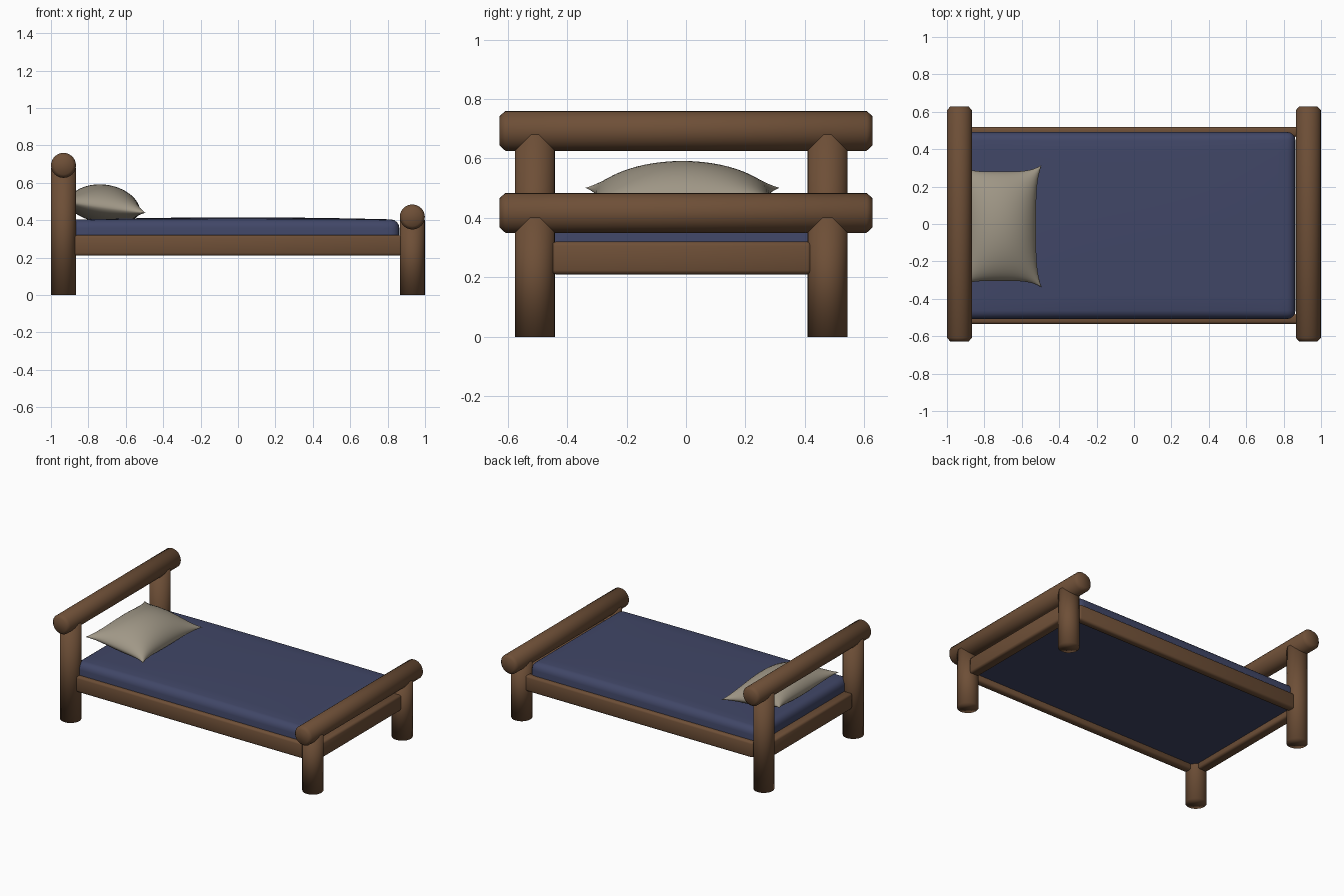
import bpy, bmesh, math
from mathutils import Matrix, Vector

if "Cube" in bpy.data.objects:
    bpy.data.objects.remove(bpy.data.objects["Cube"])


def material(name, rgb):
    m = bpy.data.materials.new(name)
    m.diffuse_color = (*rgb, 1)
    m.use_nodes = True
    m.node_tree.nodes["Principled BSDF"].inputs["Base Color"].default_value = m.diffuse_color
    return m


WOOD = material("brown wood", (0.155, 0.078, 0.038))
BLUE = material("navy blanket", (0.052, 0.062, 0.135))
CLOTH = material("beige cloth", (0.35, 0.31, 0.24))


def finish(bm, name, mat, angle=None):
    bmesh.ops.recalc_face_normals(bm, faces=bm.faces)
    me = bpy.data.meshes.new(name)
    bm.to_mesh(me)
    bm.free()
    me.materials.append(mat)
    ob = bpy.data.objects.new(name, me)
    bpy.context.collection.objects.link(ob)
    bpy.ops.object.select_all(action='DESELECT')
    ob.select_set(True)
    bpy.context.view_layer.objects.active = ob
    if angle:
        bpy.ops.object.shade_smooth_by_angle(angle=math.radians(angle))
    else:
        bpy.ops.object.shade_smooth()
    return ob


def log(name, x, z, r=0.067):
    # horizontal round beam along y with chamfered ends
    bm = bmesh.new()
    rings = []
    for y, rad in ((-0.628, r - 0.018), (-0.608, r), (0.608, r), (0.628, r - 0.018)):
        rings.append([bm.verts.new((x + rad * math.cos(a), y, z + rad * math.sin(a)))
                      for a in (math.tau * i / 24 for i in range(24))])
    for a, b in zip(rings, rings[1:]):
        for i in range(24):
            bm.faces.new((a[i], a[(i + 1) % 24], b[(i + 1) % 24], b[i]))
    bm.faces.new(rings[0])
    bm.faces.new(rings[-1])
    finish(bm, name, WOOD, 50)


def leg(name, x, y, top):
    bm = bmesh.new()
    bmesh.ops.create_cone(bm, cap_ends=True, segments=24, radius1=0.067, radius2=0.067,
                          depth=top, matrix=Matrix.Translation((x, y, top / 2)))
    finish(bm, name, WOOD)


def box(name, lo, hi, bevel, mat, segs=2):
    lo, hi = Vector(lo), Vector(hi)
    bm = bmesh.new()
    bmesh.ops.create_cube(bm, size=1, matrix=Matrix.Translation((lo + hi) / 2)
                          @ Matrix.Diagonal((*(hi - lo), 1)))
    bmesh.ops.bevel(bm, geom=bm.edges[:], offset=bevel, segments=segs,
                    profile=0.5, affect='EDGES')
    return finish(bm, name, mat, 50)


# head and foot ends: beam, two legs, end rail
for end, x, beam_z, top in (("head", -0.933, 0.693, 0.68), ("foot", 0.932, 0.417, 0.402)):
    log(end + "_beam", x, beam_z)
    leg(end + "_front_leg", x, -0.508, top)
    leg(end + "_back_leg", x, 0.476, top)
    box(end + "_rail", (x - 0.035, -0.452, 0.21), (x + 0.035, 0.422, 0.32), 0.014, WOOD)

# long side rails
box("front_rail", (-0.877, -0.535, 0.21), (0.877, -0.482, 0.32), 0.014, WOOD)
box("back_rail", (-0.877, 0.466, 0.21), (0.877, 0.519, 0.32), 0.014, WOOD)

# mattress with rounded edges and a slightly crowned top
bm = bmesh.new()
lo, hi = Vector((-0.91, -0.508, 0.25)), Vector((0.863, 0.492, 0.402))
bmesh.ops.create_cube(bm, size=1, matrix=Matrix.Translation((lo + hi) / 2)
                      @ Matrix.Diagonal((*(hi - lo), 1)))
upper = [e for e in bm.edges if max(v.co.z for v in e.verts) > 0.4]
bmesh.ops.bevel(bm, geom=upper, offset=0.045, segments=4, profile=0.5, affect='EDGES')
for axis in (Vector((1, 0, 0)), Vector((0, 1, 0))):
    for i in range(-7, 8):
        bmesh.ops.bisect_plane(bm, geom=bm.verts[:] + bm.edges[:] + bm.faces[:],
                               plane_co=axis * i * (0.11 if axis.x else 0.055),
                               plane_no=axis)
for v in bm.verts:
    if v.co.z > 0.39:
        u, w = v.co.x / 0.9, (v.co.y + 0.008) / 0.5
        v.co.z += 0.013 * max(0, 1 - u * u) * max(0, 1 - w * w) ** 0.5
finish(bm, "mattress", BLUE, 50)

# pillow: two puffed sheets meeting at a seam with drawn-out corners
bm = bmesh.new()
N = 28
tilt = math.radians(8)
for side in (1, -1):
    grid = []
    for i in range(N + 1):
        row = []
        for j in range(N + 1):
            u = math.sin(math.pi / 2 * (2 * i / N - 1))
            v = math.sin(math.pi / 2 * (2 * j / N - 1))
            px = u * (0.195 + 0.03 * v ** 4)
            py = v * (0.292 + 0.035 * u ** 4)
            h = side * (0.12 if side > 0 else 0.085) * max(0, (1 - u * u) * (1 - v * v)) ** 0.55
            row.append(bm.verts.new((-0.717 + px * math.cos(tilt) + h * math.sin(tilt),
                                     -0.012 + py,
                                     0.47 - px * math.sin(tilt) + h * math.cos(tilt))))
        grid.append(row)
    for i in range(N):
        for j in range(N):
            bm.faces.new((grid[i][j], grid[i + 1][j], grid[i + 1][j + 1], grid[i][j + 1]))
bmesh.ops.remove_doubles(bm, verts=bm.verts[:], dist=0.0005)
finish(bm, "pillow", CLOTH, 60)
